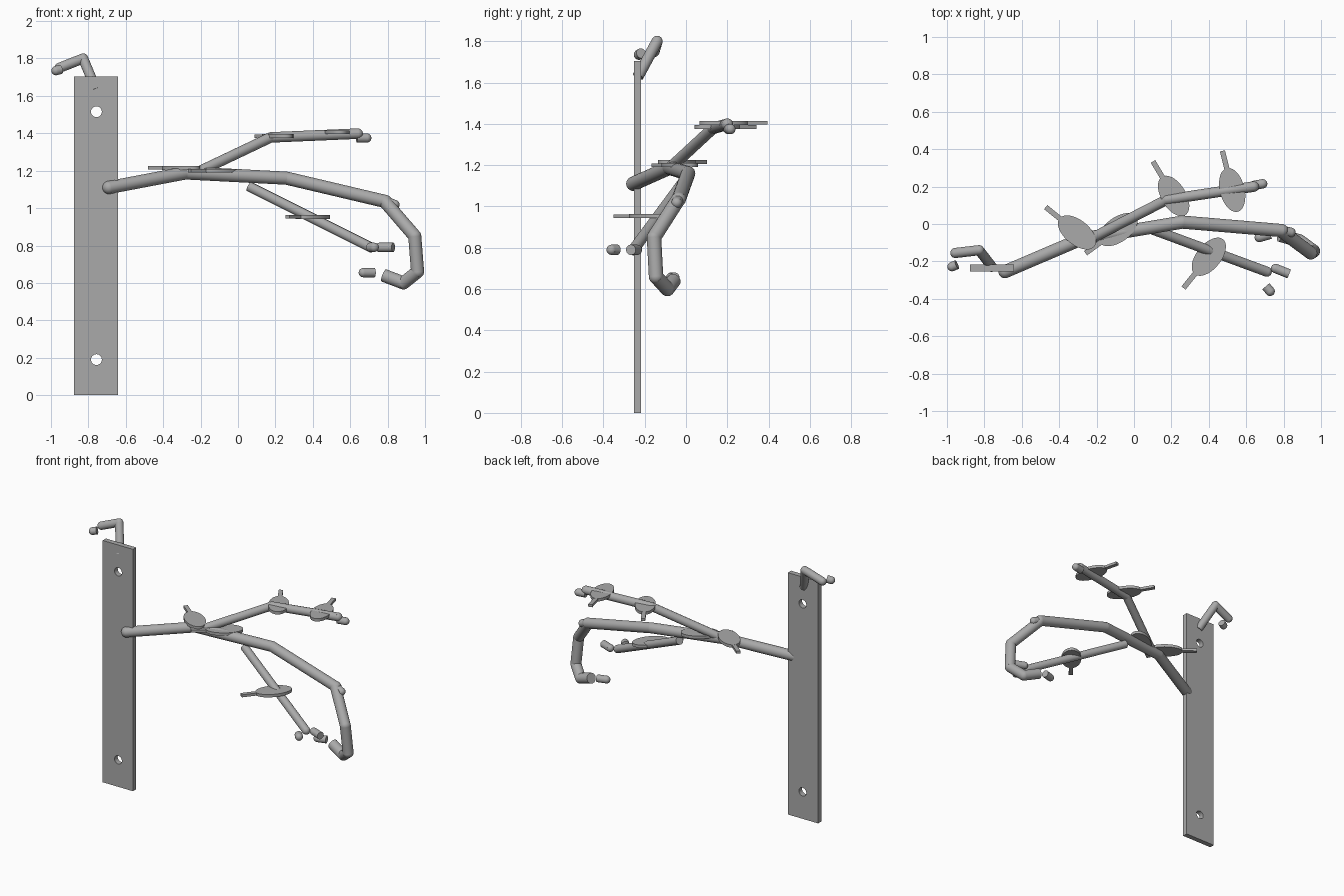
import bpy, bmesh, math
from mathutils import Vector, Matrix

if "Cube" in bpy.data.objects:
    bpy.data.objects.remove(bpy.data.objects["Cube"])

# One plain grey for every part
grey = bpy.data.materials.new("plain_grey")
grey.use_nodes = True
colour = (0.4, 0.4, 0.4, 1)
grey.diffuse_color = colour
grey.node_tree.nodes["Principled BSDF"].inputs["Base Color"].default_value = colour


def finish(name, bm, smooth=True):
    mesh = bpy.data.meshes.new(name)
    bm.to_mesh(mesh)
    bm.free()
    mesh.materials.append(grey)
    obj = bpy.data.objects.new(name, mesh)
    bpy.context.collection.objects.link(obj)
    bpy.ops.object.select_all(action="DESELECT")
    obj.select_set(True)
    bpy.context.view_layer.objects.active = obj
    if smooth:
        bpy.ops.object.shade_smooth_by_angle(angle=math.radians(35))
    return obj


def rod(bm, a, b, r):
    a, b = Vector(a), Vector(b)
    turn = (b - a).to_track_quat("Z", "Y").to_matrix().to_4x4()
    bmesh.ops.create_cone(bm, cap_ends=True, segments=24, radius1=r, radius2=r,
                          depth=(b - a).length,
                          matrix=Matrix.Translation((a + b) / 2) @ turn)


def branch(name, points, r, round_start=True, round_end=True):
    """Straight rods with ball joints at the bends and rounded ends."""
    bm = bmesh.new()
    for a, b in zip(points, points[1:]):
        rod(bm, a, b, r)
    balls = points[0 if round_start else 1:len(points) if round_end else -1]
    for p in balls:
        bmesh.ops.create_uvsphere(bm, u_segments=24, v_segments=12, radius=r,
                                  matrix=Matrix.Translation(p))
    return finish(name, bm)


def leaf(name, centre, stem_angle):
    """Flat oval blade with a narrow stem pointing along stem_angle."""
    place = Matrix.Translation(centre) @ Matrix.Rotation(math.radians(stem_angle), 4, "Z")
    bm = bmesh.new()
    bmesh.ops.create_cone(bm, cap_ends=True, segments=40, radius1=1, radius2=1, depth=1,
                          matrix=place @ Matrix.Diagonal((0.12, 0.066, 0.02, 1)))
    bmesh.ops.create_cube(bm, size=1, matrix=place @ Matrix.Translation((0.155, 0, 0))
                          @ Matrix.Diagonal((0.12, 0.028, 0.018, 1)))
    return finish(name, bm)


# Wall plate with two screw holes
bm = bmesh.new()
bmesh.ops.create_cube(bm, size=1, matrix=Matrix.Translation((-0.76, -0.235, 0.852))
                      @ Matrix.Diagonal((0.236, 0.036, 1.704, 1)))
plate = finish("wall_plate", bm, smooth=False)
for z in (0.19, 1.515):
    bm = bmesh.new()
    rod(bm, (-0.757, -0.4, z), (-0.757, -0.1, z), 0.029)
    cutter = finish("hole_cutter", bm, smooth=False)
    cutter.hide_render = True
    cut = plate.modifiers.new("hole", "BOOLEAN")
    cut.object = cutter
    cut.solver = "EXACT"
    bpy.context.view_layer.objects.active = plate
    bpy.ops.object.modifier_apply(modifier=cut.name)
    bpy.data.objects.remove(cutter)

# Main branch and the curling tip
branch("main_branch", [(-0.69, -0.255, 1.11), (-0.28, -0.08, 1.188),
                       (0.26, 0.01, 1.16), (0.79, -0.035, 1.035)], 0.035)
branch("main_branch_stub", [(0.79, -0.035, 1.035), (0.838, -0.045, 1.018)], 0.026)
branch("curled_tip", [(0.79, -0.04, 1.03), (0.945, -0.155, 0.85), (0.96, -0.145, 0.66),
                      (0.885, -0.09, 0.6), (0.78, -0.06, 0.64)], 0.035, round_end=False)

# Side branches
branch("upper_branch", [(-0.21, -0.068, 1.195), (0.175, 0.13, 1.378),
                        (0.64, 0.2, 1.398)], 0.028)
branch("lower_branch", [(0.06, -0.015, 1.115), (0.71, -0.255, 0.79)], 0.027,
       round_start=False)
branch("plate_hook", [(-0.757, -0.232, 1.63), (-0.828, -0.14, 1.80),
                      (-0.955, -0.155, 1.75)], 0.027, round_start=False)

# Short bud pieces, flat at the start and rounded at the end
buds = {
    "upper_bud": ((0.635, 0.205, 1.375), (0.688, 0.215, 1.375)),
    "outer_bud": ((0.83, -0.267, 0.79), (0.757, -0.238, 0.79)),
    "front_bud": ((0.705, -0.333, 0.79), (0.728, -0.36, 0.79)),
    "curl_bud": ((0.73, -0.055, 0.655), (0.67, -0.072, 0.655)),
    "hook_bud": ((-0.947, -0.217, 1.742), (-0.973, -0.228, 1.735)),
}
for name, (a, b) in buds.items():
    branch(name, [a, b], 0.025, round_start=False)

# Leaves
leaf("inner_leaf", (-0.305, -0.045, 1.215), 141)
leaf("middle_leaf", (-0.085, -0.03, 1.2), 216)
leaf("upper_inner_leaf", (0.212, 0.15, 1.385), 121)
leaf("upper_outer_leaf", (0.525, 0.182, 1.405), 104)
leaf("lower_leaf", (0.4, -0.175, 0.953), 231)
